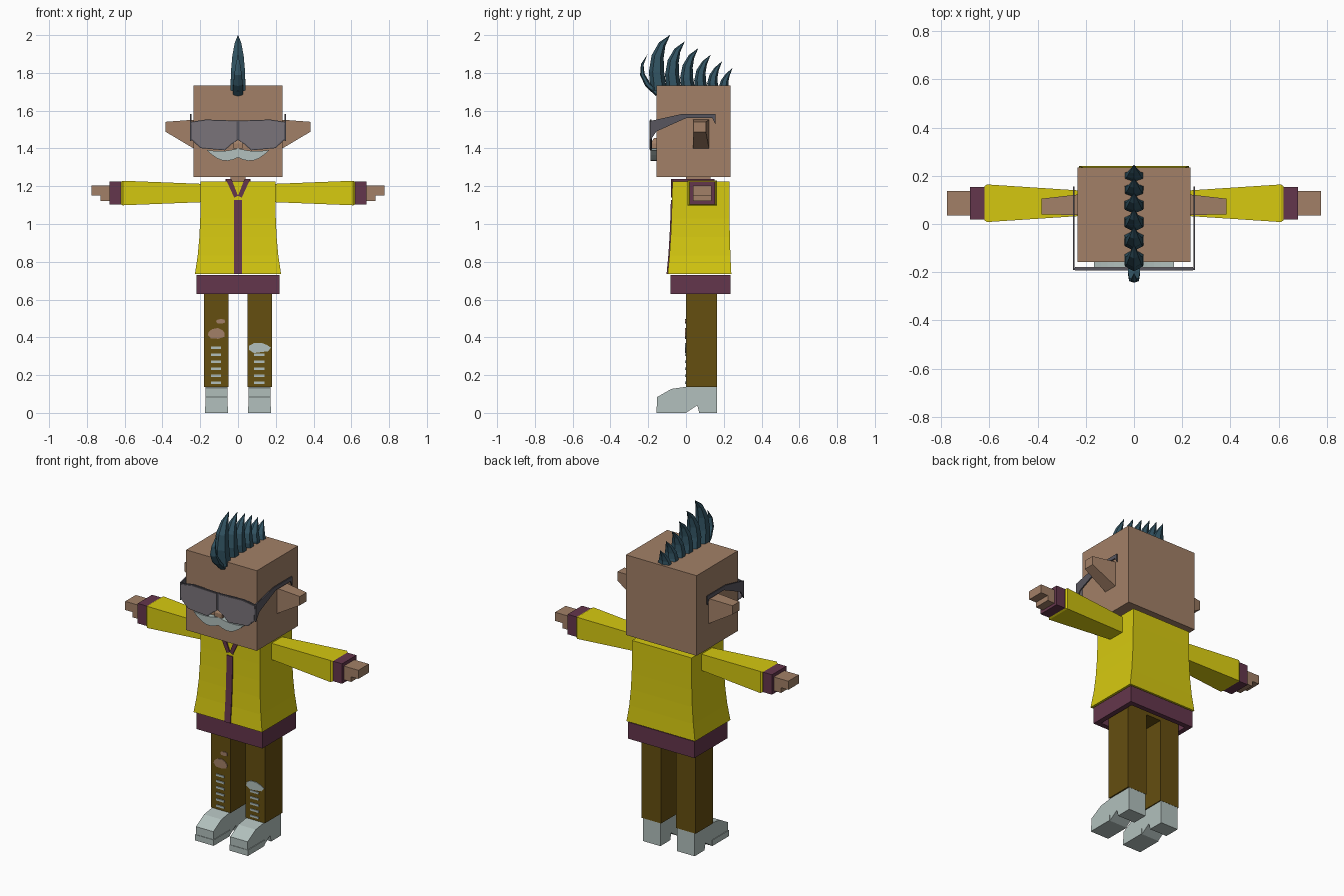
import bpy, bmesh, random
from math import sin, cos, pi, tau
from mathutils import Vector

cube = bpy.data.objects.get("Cube")
if cube:
    bpy.data.objects.remove(cube, do_unlink=True)
random.seed(4)


def material(name, red, green, blue):
    linear = [((c / 255 + 0.055) / 1.055) ** 2.4 for c in (red, green, blue)] + [1]
    mat = bpy.data.materials.new(name)
    mat.use_nodes = True
    mat.diffuse_color = linear
    mat.node_tree.nodes["Principled BSDF"].inputs["Base Color"].default_value = linear
    return mat


skin = material("skin", 162, 128, 103)
yellow = material("yellow_cloth", 214, 201, 16)
purple = material("purple_trim", 100, 54, 76)
brown = material("brown_trousers", 101, 78, 16)
pale = material("pale_grey", 178, 192, 189)
hair = material("blue_hair", 50, 84, 99)
dark_grey = material("goggle_frame", 88, 86, 94)
lens_grey = material("goggle_lens", 122, 116, 122)


def loft(name, rings, mat, mirror=False):
    """Bridge equal rings of points and cap both ends."""
    bm = bmesh.new()
    loops = [[bm.verts.new(point) for point in ring] for ring in rings]
    for lower, upper in zip(loops, loops[1:]):
        for i in range(len(lower)):
            bm.faces.new((lower[i - 1], lower[i], upper[i], upper[i - 1]))
    bm.faces.new(loops[0])
    bm.faces.new(loops[-1])
    bmesh.ops.recalc_face_normals(bm, faces=bm.faces)
    mesh = bpy.data.meshes.new(name)
    bm.to_mesh(mesh)
    bm.free()
    mesh.materials.append(mat)
    obj = bpy.data.objects.new(name, mesh)
    bpy.context.scene.collection.objects.link(obj)
    if mirror:
        obj.modifiers.new("mirror", "MIRROR").use_mirror_merge = False


def level_ring(left, right, front, back, z):
    return [(left, front, z), (right, front, z), (right, back, z), (left, back, z)]


def box(name, x_span, y_span, z_span, mat, mirror=False):
    loft(name, [level_ring(*x_span, *y_span, z) for z in z_span], mat, mirror)


def plate(name, outline, y_span, mat, mirror=False):
    """Outline in x and z, pushed along y."""
    loft(name, [[(x, y, z) for x, z in outline] for y in y_span], mat, mirror)


def side_prism(name, outline, x_span, mat):
    """Outline in y and z, pushed along x, on both sides."""
    loft(name, [[(x, y, z) for y, z in outline] for x in x_span], mat, mirror=True)


def centred(half_width):
    return (-half_width, half_width)


def both_sides(half):
    return half + [(-x, z) for x, z in reversed(half) if x > 0]


# Jacket body, flared towards the bottom, with a zip down its front
jacket_bottom, jacket_top = 0.735, 1.225
jacket_rings, zip_rings = [], []
for step in range(6):
    t = step / 5
    z = jacket_bottom + (jacket_top - jacket_bottom) * t
    flare = 0.03 * (1 - t) ** 3
    front = -0.072 - 0.01 * (1 - t) - flare / 2
    half = 0.198 + flare
    jacket_rings.append(level_ring(-half, half, front, 0.23 + flare / 3, z))
    zip_rings.append(level_ring(*centred(0.02), front - 0.006, front + 0.02, z))
loft("jacket", jacket_rings, yellow)
loft("zip", zip_rings[:-1], purple)

# Hem band, hollow underneath
hem_bottom, hem_top, wall = 0.63, 0.73, 0.03
hem_rings = []
for inset, z in ((wall, hem_top - wall), (wall, hem_bottom), (0, hem_bottom), (0, hem_top)):
    hem_rings.append(level_ring(*centred(0.22 - inset), inset - 0.082, 0.235 - inset, z))
loft("jacket_hem", hem_rings, purple)

# Open collar around a short neck
collar_span = (jacket_top - wall, jacket_top + 0.013)
collar_end = collar_span[1]
plate("collar_front", [(0, 1.15), (0.02, 1.14), (0.065, collar_end), (0.035, collar_end)],
      (-0.08, -0.06), purple, mirror=True)
box("collar_side", (0.04, 0.065), (-0.065, 0.14), collar_span, purple, mirror=True)
box("collar_back", centred(0.065), (0.13, 0.15), collar_span, purple)
box("neck", centred(0.04), (0, 0.13), (1.2, 1.26), skin)


# Arms, built as rectangles around a straight axis
def arm_part(name, sections, mat, drop=0):
    axis_y, axis_z = 0.086, 1.164 - drop
    rings = [[(x, axis_y + a * deep, axis_z + b * tall)
              for a, b in ((-1, -1), (1, -1), (1, 1), (-1, 1))]
             for x, deep, tall in sections]
    loft(name, rings, mat, mirror=True)


def arm_block(name, start, end, deep, tall, mat, drop=0):
    arm_part(name, [(start, deep, tall), (end, deep, tall)], mat, drop)


arm_part("sleeves", [(0.18, 0.05, 0.048), (0.61, 0.078, 0.065), (0.62, 0.07, 0.06)], yellow)
arm_block("cuffs", 0.61, 0.68, 0.068, 0.06, purple)
arm_block("fingers", 0.67, 0.776, 0.05, 0.026, skin, drop=-0.014)
arm_block("thumbs", 0.67, 0.728, 0.05, 0.016, skin, drop=0.027)

# Trousers and shoes
leg_span, leg_depth = (0.05, 0.18), (0, 0.165)
ankle, heel, toe = 0.138, 0.164, -0.154
box("trouser_legs", leg_span, leg_depth, (ankle, hem_top - wall), brown, mirror=True)
box("trouser_seat", centred(0.06), leg_depth, (0.64, hem_top - wall), brown)
shoe = [(toe, 0), (toe, 0.083), (toe / 2, 0.127), (0, ankle), (heel, ankle),
        (heel, 0), (0.07, 0), (0.06, 0.04), (0, 0)]
side_prism("shoes", shoe, (0.056, 0.172), pale)
box("shoe_soles", (0.052, 0.176), (toe - 0.003, 0), (0, 0.035), pale, mirror=True)


# Torn knees and frayed threads
def tear(name, x, z, half_width, half_height, mat):
    outline = []
    for i in range(9):
        reach = random.uniform(0.8, 1.2)
        angle = tau * i / 9
        outline.append((x + half_width * reach * cos(angle), z + half_height * reach * sin(angle)))
    plate(name, outline, centred(0.004), mat)


tear("right_knee_tear", -0.115, 0.423, 0.05, 0.028, skin)
tear("right_small_tear", -0.093, 0.486, 0.027, 0.012, skin)
tear("left_knee_tear", 0.115, 0.345, 0.054, 0.028, pale)
for i in range(6):
    z = 0.16 + 0.037 * i
    thread = (z - 0.006, z + 0.006)
    box("right_thread", (-0.143, -0.09), centred(0.005), thread, pale)
    if z < 0.32:
        box("left_thread", (0.085, 0.14), centred(0.005), thread, pale)

# Head, ears and nose
head_half, face = 0.235, -0.157
box("head", centred(head_half), (face, head_half), (1.25, 1.732), skin)
ear_rings = []
for x, front, back, bottom, top in ((head_half, 0.037, 0.122, 1.4, 1.552),
                                    (0.383, 0.04, 0.105, 1.488, 1.541)):
    ear_rings.append([(x, front, bottom), (x, back, bottom), (x, back, top), (x, front, top)])
loft("ears", ear_rings, skin, mirror=True)
loft("nose", [level_ring(*centred(half), front, face, z) for half, front, z in
              ((0.025, -0.188, 1.4), (0.025, -0.188, 1.425), (0.012, -0.17, 1.455))], skin)

# Moustache, drooping in the middle of each side and lifted at the tips
steps = [i / 6 for i in range(7)]
upper = [(0.165 * t, 1.4 - 0.008 * t - 0.01 * sin(pi * t)) for t in steps]
lower = [(0.165 * t, 1.352 + 0.038 * t * t - 0.025 * sin(pi * t)) for t in steps]
plate("moustache", upper + lower[::-1], (-0.187, face), pale, mirror=True)

# Goggles with side arms
goggle_front = -0.19
rim = [(0, 1.547), (0.17, 1.553), (0.253, 1.54), (0.25, 1.45),
       (0.2, 1.402), (0.07, 1.39), (0.03, 1.425), (0, 1.445)]
plate("goggle_frame", both_sides(rim), (goggle_front, goggle_front + 0.008), dark_grey)
middle = sum((Vector(point) for point in rim), Vector((0, 0))) / len(rim)
lens = [middle.lerp(Vector(point), 0.94) for point in rim]
plate("goggle_lenses", lens, (goggle_front - 0.003, goggle_front + 0.011), lens_grey, mirror=True)
hook, arm_top = 0.155, 1.583
side_prism("goggle_arms", [(goggle_front, 1.545), (-0.02, arm_top), (hook, arm_top),
                           (hook, 1.53), (0.14, 1.56), (0, 1.56), (face, 1.49),
                           (goggle_front, 1.44)], (0.246, 0.253), dark_grey)


# Swept-back crest of curved spikes
def spike(base, bend, tip, depth, width):
    base, bend, tip = (Vector((0, *point)) for point in (base, bend, tip))
    rings = []
    for step in range(5):
        t = step / 4
        scale = 1.02 - t * t
        centre = base.lerp(bend, t).lerp(bend.lerp(tip, t), t)
        along = (bend - base).lerp(tip - bend, t).normalized()
        back = along.cross(Vector((1, 0, 0))) * depth * scale
        side = Vector((width * scale, 0, 0))
        rings.append([centre + back * cos(tau * i / 6) + side * sin(tau * i / 6)
                      for i in range(6)])
    loft("hair_spike", rings, hair)


spike((-0.15, 1.69), (-0.285, 1.79), (-0.205, 1.897), 0.016, 0.03)
for i in range(6):
    t = i / 5
    tip_y, tip_z = -0.085 + 0.4 * t - 0.07 * t * t, 2 - 0.175 * t
    base_y = tip_y - 0.06 + 0.02 * t
    spike((base_y, 1.71), (base_y - 0.04 * (1 - t / 2), tip_z - 0.08), (tip_y, tip_z),
          0.042 - 0.016 * t, 0.045)
